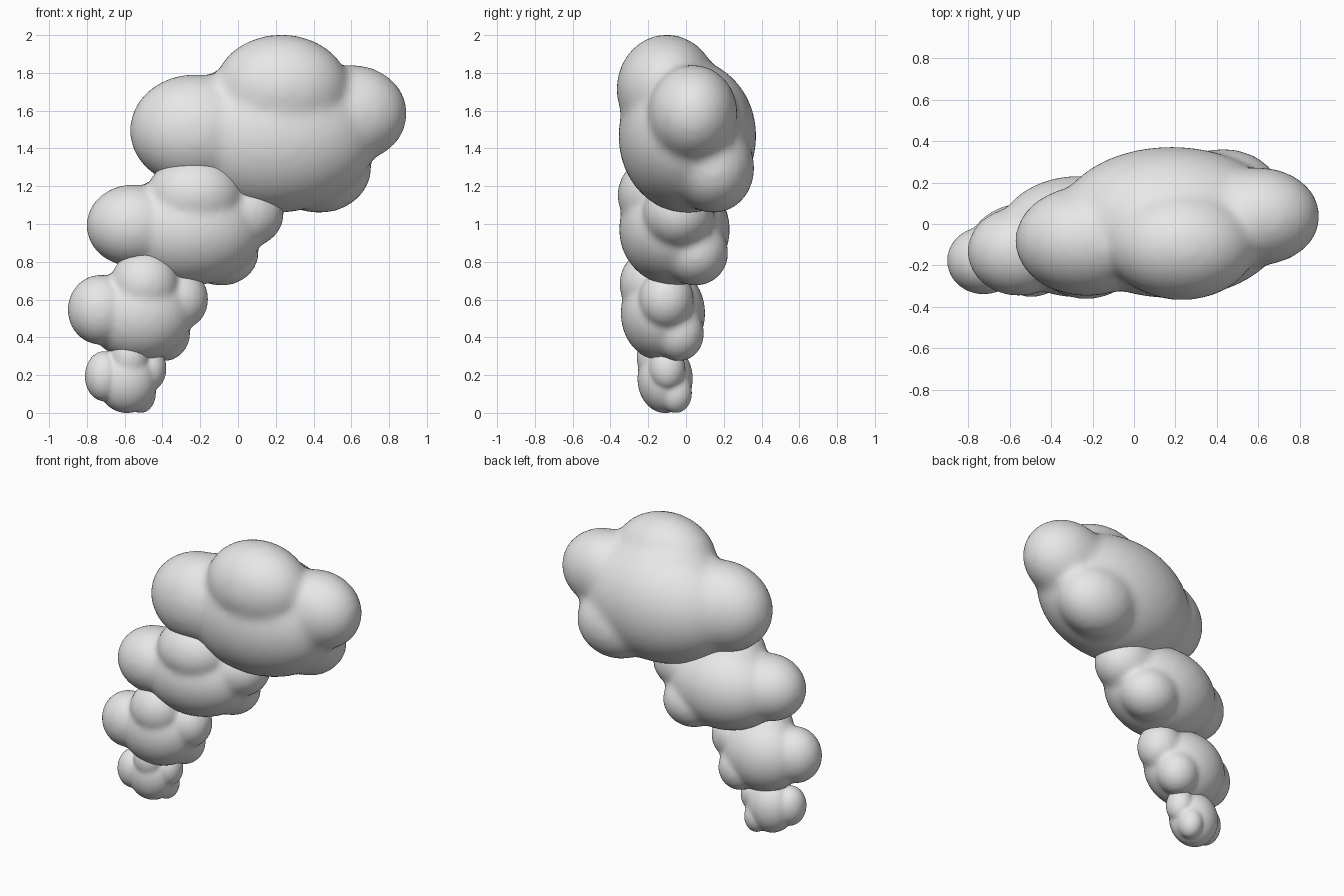
import bpy
import bmesh
from mathutils import Matrix, Vector

default = bpy.data.objects.get("Cube")
if default:
    bpy.data.objects.remove(default, do_unlink=True)

# One flat colour for everything
grey = bpy.data.materials.new("cloud grey")
grey.use_nodes = True
colour = (0.8, 0.8, 0.8, 1)
grey.diffuse_color = colour
grey.node_tree.nodes["Principled BSDF"].inputs["Base Color"].default_value = colour

# Lobes of a cloud puff: centre and radii
LOBES = [
    ((0.18, 0.00, 1.47), (0.56, 0.37, 0.41)),    # main body
    ((-0.23, -0.09, 1.50), (0.35, 0.27, 0.30)),  # right-hand lobe
    ((0.23, -0.11, 1.72), (0.36, 0.27, 0.29)),   # crown lobe
    ((0.60, 0.03, 1.59), (0.30, 0.24, 0.26)),    # left-hand lobe
    ((0.43, 0.14, 1.30), (0.28, 0.22, 0.24)),    # lower back lobe
]

# Extents of each puff: low corner, high corner
PUFFS = {
    "top_cloud": ((-0.57, -0.365, 1.06), (0.89, 0.37, 2.0)),
    "upper_middle_cloud": ((-0.80, -0.36, 0.675), (0.24, 0.23, 1.36)),
    "lower_middle_cloud": ((-0.90, -0.35, 0.275), (-0.16, 0.10, 0.86)),
    "bottom_cloud": ((-0.81, -0.26, 0.0), (-0.38, 0.035, 0.42)),
}


def cloud(name, low, high):
    """Blend the lobes into one soft puff, then fit it to its extents."""
    bm = bmesh.new()
    for centre, radii in LOBES:
        bmesh.ops.create_icosphere(
            bm, subdivisions=4, radius=1,
            matrix=Matrix.LocRotScale(Vector(centre), None, Vector(radii)))
    mesh = bpy.data.meshes.new(name)
    bm.to_mesh(mesh)
    bm.free()
    obj = bpy.data.objects.new(name, mesh)
    bpy.context.collection.objects.link(obj)

    # Fuse the lobes and soften the creases
    remesh = obj.modifiers.new("fuse", 'REMESH')
    remesh.mode = 'VOXEL'
    remesh.voxel_size = 0.025
    soften = obj.modifiers.new("soften", 'SMOOTH')
    soften.factor = 0.5
    soften.iterations = 14
    bpy.context.view_layer.objects.active = obj
    obj.select_set(True)
    for modifier in [m.name for m in obj.modifiers]:
        bpy.ops.object.modifier_apply(modifier=modifier)

    # Fit to the wanted extents
    mesh = obj.data
    for axis in range(3):
        values = [v.co[axis] for v in mesh.vertices]
        start, size = min(values), max(values) - min(values)
        scale = (high[axis] - low[axis]) / size
        for v in mesh.vertices:
            v.co[axis] = low[axis] + (v.co[axis] - start) * scale
    mesh.materials.clear()
    mesh.materials.append(grey)
    mesh.shade_smooth()
    obj.select_set(False)


for name, (low, high) in PUFFS.items():
    cloud(name, low, high)
